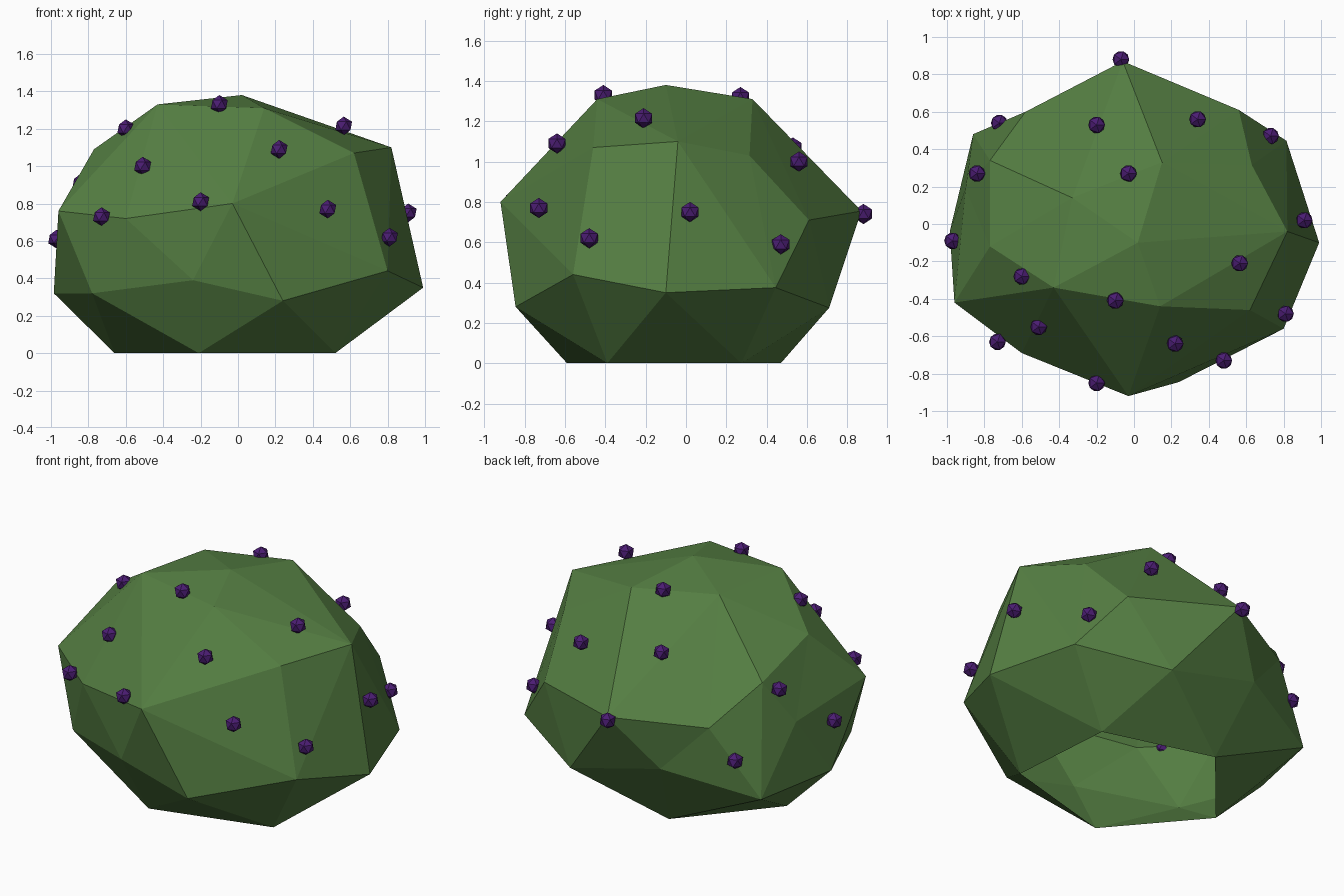
import bpy, bmesh
from mathutils import Vector

if "Cube" in bpy.data.objects:
    bpy.data.objects.remove(bpy.data.objects["Cube"])


def material(name, rgb):
    m = bpy.data.materials.new(name)
    m.diffuse_color = (*rgb, 1)
    m.use_nodes = True
    m.node_tree.nodes["Principled BSDF"].inputs["Base Color"].default_value = m.diffuse_color
    return m


def finish(bm, name, mat):
    me = bpy.data.meshes.new(name)
    bm.to_mesh(me)
    bm.free()
    me.materials.append(mat)
    ob = bpy.data.objects.new(name, me)
    bpy.context.collection.objects.link(ob)
    return ob


leaf = material("leaf_green", (0.09, 0.21, 0.055))
purple = material("berry_purple", (0.07, 0.012, 0.17))

# Bush: faceted, irregular ball described by rings, open underneath
crown = [(.02, -.10, 1.38), (-.43, -.34, 1.33), (.14, -.44, 1.31),
         (.15, .33, 1.31), (-.33, .14, 1.32)]
shoulder = [(.62, -.46, 1.07), (.82, -.04, 1.10), (.63, .315, 1.03),
            (-.77, .34, .96), (-.77, -.12, 1.09)]
middle = [(-.96, -.42, .76), (-.60, -.69, .72), (-.03, -.92, .80), (.56, .61, .71),
          (-.06, .87, .755), (-.58, .60, .72), (-.90, .19, .69)]
lower = [(-.985, -.04, .32), (-.78, -.53, .32), (-.24, -.82, .39), (.24, -.845, .28),
         (.80, -.56, .44), (.99, -.10, .35), (.815, .445, .375), (.31, .71, .275),
         (-.31, .70, .43), (-.86, .48, .30)]
base = [(.52, -.39, 0), (-.21, -.59, 0), (-.66, -.06, 0), (-.21, .47, 0), (.47, .275, 0)]

# Triangulate on a near-sphere, then restore the true positions
centre = Vector((0, 0, .6))
bm = bmesh.new()
true_pos = {}
for p in crown + shoulder + middle + lower + base:
    d = Vector(p) - centre
    v = bm.verts.new(d.normalized() * d.length ** .3)
    true_pos[v] = Vector(p)
bmesh.ops.convex_hull(bm, input=bm.verts[:])
for v, p in true_pos.items():
    v.co = p
bmesh.ops.recalc_face_normals(bm, faces=bm.faces[:])
bottom = [f for f in bm.faces if max(v.co.z for v in f.verts) < .01]
bmesh.ops.delete(bm, geom=bottom, context='FACES')
finish(bm, "bush", leaf)

# Berries: small faceted beads half sunk into the leaves
berries = [(-.10, -.41, 1.33), (.565, -.21, 1.215), (-.60, -.28, 1.20), (-.51, -.55, 1.0),
           (.22, -.64, 1.09), (-.20, -.85, .81), (-.73, -.63, .73), (.48, -.73, .77),
           (.81, -.48, .62), (.91, .02, .75), (.73, .47, .59), (.34, .56, 1.0),
           (-.20, .53, 1.07), (-.03, .27, 1.32), (-.07, .88, .74), (-.72, .54, .53),
           (-.84, .27, .91), (-.97, -.09, .61)]
for i, p in enumerate(berries):
    bm = bmesh.new()
    bmesh.ops.create_icosphere(bm, subdivisions=1, radius=.05)
    bmesh.ops.translate(bm, verts=bm.verts[:], vec=p)
    finish(bm, f"berry_{i + 1}", purple)
